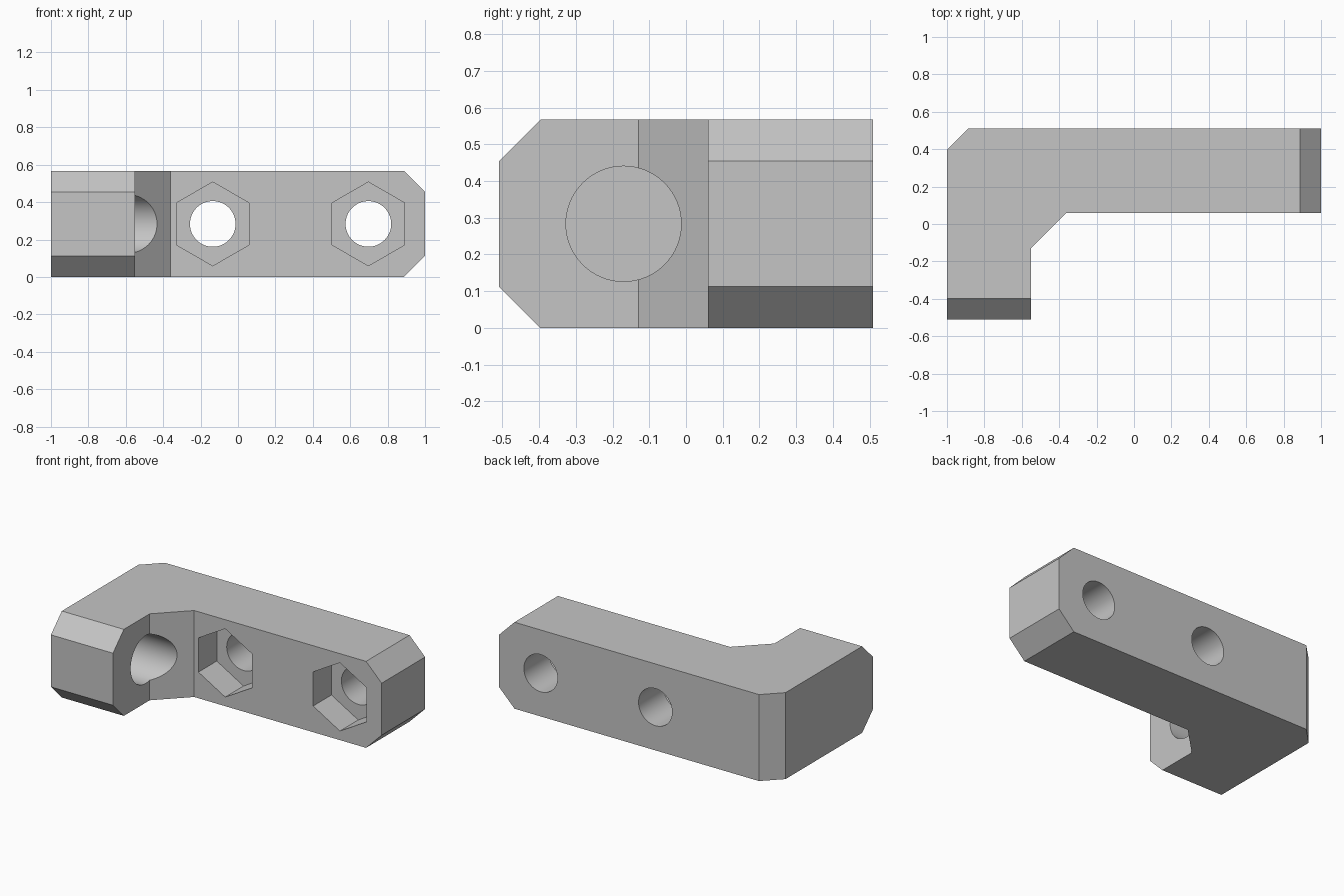
import bpy
import bmesh
import math
from mathutils import Matrix, Vector

cube = bpy.data.objects.get("Cube")
if cube:
    bpy.data.objects.remove(cube, do_unlink=True)

HEIGHT = 0.567
MID = HEIGHT / 2
CUT = 0.113          # chamfer size
BACK, ARM_FRONT, LEG_FRONT = 0.51, 0.06, -0.51

grey = bpy.data.materials.new("plain grey")
grey.use_nodes = True
colour = (0.56, 0.56, 0.56, 1)
grey.diffuse_color = colour
grey.node_tree.nodes["Principled BSDF"].inputs["Base Color"].default_value = colour


def make_object(name, bm):
    bmesh.ops.recalc_face_normals(bm, faces=bm.faces)
    mesh = bpy.data.meshes.new(name)
    bm.to_mesh(mesh)
    bm.free()
    mesh.materials.append(grey)
    obj = bpy.data.objects.new(name, mesh)
    bpy.context.collection.objects.link(obj)
    return obj


def prism(name, sides, radius, start, end, turn=0):
    """Cutter prism running from start to end."""
    start, end = Vector(start), Vector(end)
    axis = end - start
    place = (Matrix.Translation((start + end) / 2)
             @ axis.to_track_quat('Z', 'Y').to_matrix().to_4x4()
             @ Matrix.Rotation(turn, 4, 'Z'))
    bm = bmesh.new()
    bmesh.ops.create_cone(bm, cap_ends=True, segments=sides, radius1=radius,
                          radius2=radius, depth=axis.length, matrix=place)
    obj = make_object(name, bm)
    obj.hide_render = True
    return obj


def subtract(target, cutter):
    mod = target.modifiers.new("cut", 'BOOLEAN')
    mod.operation = 'DIFFERENCE'
    mod.solver = 'EXACT'
    mod.object = cutter
    bpy.context.view_layer.objects.active = target
    bpy.ops.object.modifier_apply(modifier=mod.name)
    bpy.data.objects.remove(cutter, do_unlink=True)


# L-shaped plan with a braced inner corner, extruded upward
plan = [(-1, LEG_FRONT), (-0.55, LEG_FRONT), (-0.55, -0.13), (-0.36, ARM_FRONT),
        (1, ARM_FRONT), (1, BACK), (-1 + CUT, BACK), (-1, BACK - CUT)]
bm = bmesh.new()
base = bm.faces.new([bm.verts.new((x, y, 0)) for x, y in plan])
top = bmesh.ops.extrude_face_region(bm, geom=[base])
bmesh.ops.translate(bm, vec=(0, 0, HEIGHT),
                    verts=[v for v in top["geom"] if isinstance(v, bmesh.types.BMVert)])

# Chamfer the top and bottom edges of both free ends
for end in (Vector((1, 0, 0)), Vector((0, -1, 0))):
    reach = 1 if end.x else -LEG_FRONT
    for up, level in ((1, HEIGHT), (-1, 0)):
        point = end * (reach - CUT) + Vector((0, 0, level))
        bmesh.ops.bisect_plane(bm, geom=bm.verts[:] + bm.edges[:] + bm.faces[:],
                               plane_co=point, plane_no=end + Vector((0, 0, up)),
                               clear_outer=True)
        bmesh.ops.holes_fill(bm, edges=[e for e in bm.edges if e.is_boundary], sides=0)
bracket = make_object("bracket_body", bm)

# Bolt holes through the arm with hexagonal nut pockets at the front
for x in (-0.135, 0.697):
    subtract(bracket, prism("bolt_hole_cutter", 64, 0.122,
                            (x, -0.1, MID), (x, 0.7, MID)))
    pocket = prism("nut_pocket_cutter", 6, 0.224,
                   (x, -0.1, MID), (x, ARM_FRONT + 0.19, MID))
    # Make sure a corner of the hexagon points straight up
    highest = max(v.co.z for v in pocket.data.vertices)
    if highest < MID + 0.22:
        pocket.data.transform(Matrix.Translation((x, 0, MID))
                              @ Matrix.Rotation(math.radians(30), 4, 'Y')
                              @ Matrix.Translation((-x, 0, -MID)))
    subtract(bracket, pocket)

# Blind round socket in the inner side of the leg
subtract(bracket, prism("socket_cutter", 64, 0.157,
                        (-0.88, -0.17, MID), (-0.3, -0.17, MID)))

bpy.ops.object.select_all(action='DESELECT')
bracket.select_set(True)
bpy.context.view_layer.objects.active = bracket
bpy.ops.object.shade_smooth_by_angle(angle=math.radians(30))
